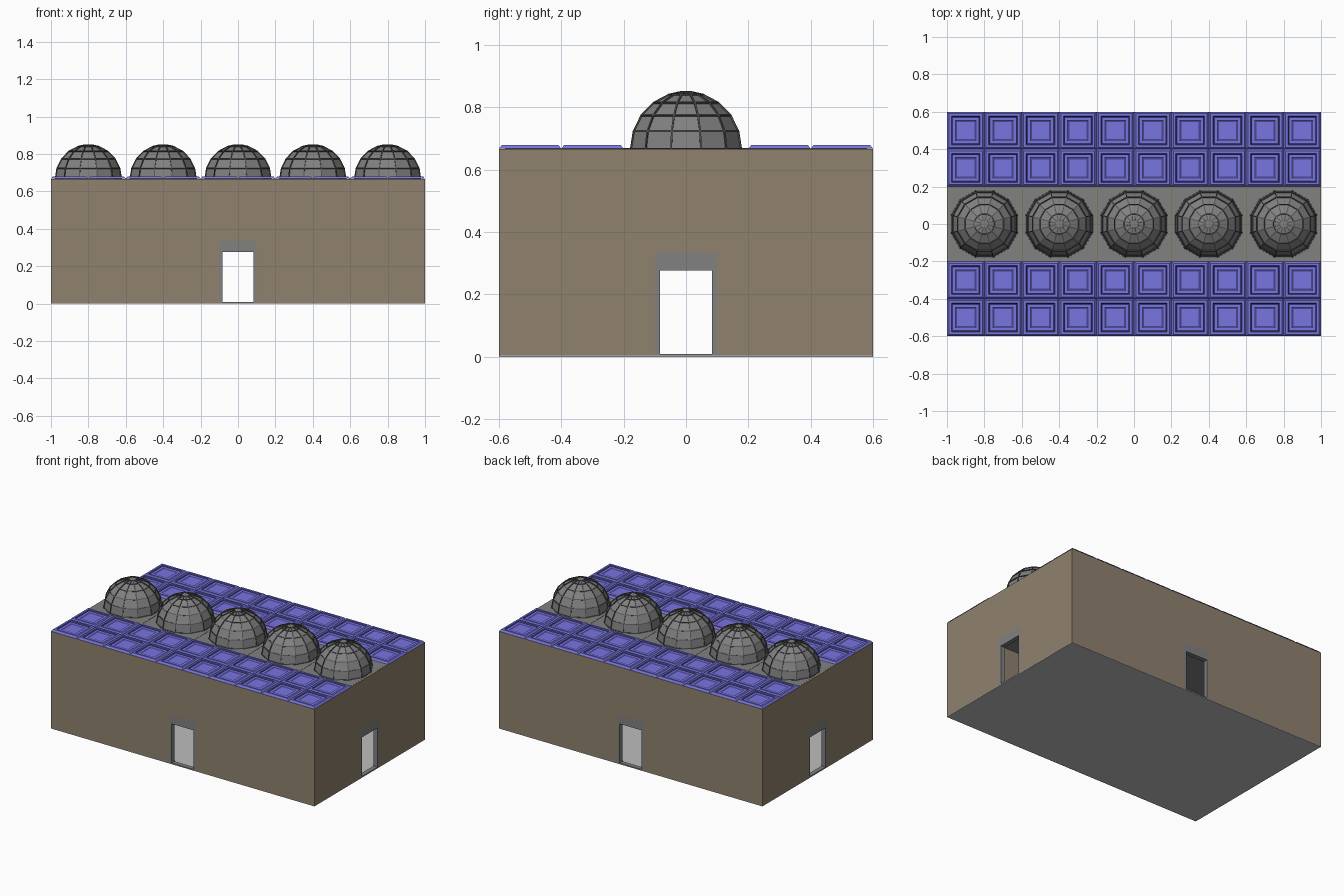
import bpy, bmesh, math

if "Cube" in bpy.data.objects:
    bpy.data.objects.remove(bpy.data.objects["Cube"])


def srgb(r, g, b):
    def lin(c):
        c /= 255
        return c / 12.92 if c <= 0.04045 else ((c + 0.055) / 1.055) ** 2.4
    return (lin(r), lin(g), lin(b), 1)


def material(name, rgb):
    m = bpy.data.materials.new(name)
    m.diffuse_color = srgb(*rgb)
    m.use_nodes = True
    m.node_tree.nodes["Principled BSDF"].inputs["Base Color"].default_value = m.diffuse_color
    return m


BROWN = material("brown wall", (144, 130, 110))
GREY = material("mid grey", (129, 129, 129))
LIGHT = material("light grey floor", (190, 190, 190))
DARK = material("dark grey rib", (88, 88, 88))
BLUE = material("blue tile", (121, 117, 224))
NAVY = material("dark blue tile", (72, 69, 142))


def finish(name, bm, mats):
    bmesh.ops.recalc_face_normals(bm, faces=bm.faces)
    me = bpy.data.meshes.new(name)
    bm.to_mesh(me)
    bm.free()
    for m in mats:
        me.materials.append(m)
    ob = bpy.data.objects.new(name, me)
    bpy.context.collection.objects.link(ob)
    return ob


def add_box(bm, x0, x1, y0, y1, z0, z1):
    vs = bmesh.ops.create_cube(bm, size=1)["verts"]
    for v in vs:
        v.co = (x1 if v.co.x > 0 else x0, y1 if v.co.y > 0 else y0, z1 if v.co.z > 0 else z0)


def boxes(name, mat, *dims):
    bm = bmesh.new()
    for d in dims:
        add_box(bm, *d)
    return finish(name, bm, [mat])


ROOF = 0.667
T = 0.02          # wall thickness
D, DH = 0.1, 0.335  # door half width and height

# Outer walls: hollow ring with a doorway in the middle of every side
walls = boxes("walls", BROWN, (-1, 1, -0.6, 0.6, 0.004, ROOF))
cutters = [
    boxes("room_cutter", BROWN, (-1 + T, 1 - T, -0.6 + T, 0.6 - T, -0.1, 1)),
    boxes("door_cutter_y", BROWN, (-D, D, -1, 1, -0.2, DH)),
    boxes("door_cutter_x", BROWN, (-2, 2, -D, D, -0.2, DH)),
]
bpy.context.view_layer.objects.active = walls
for c in cutters:
    c.hide_render = True
    mod = walls.modifiers.new("cut", "BOOLEAN")
    mod.operation = "DIFFERENCE"
    mod.solver = "EXACT"
    mod.object = c
    bpy.ops.object.modifier_apply(modifier=mod.name)
for c in cutters:
    bpy.data.objects.remove(c)

# Floor and roof slabs
boxes("floor", LIGHT, (-1, 1, -0.6, 0.6, 0, 0.004))
boxes("roof_slab", GREY, (-1 + T / 2, 1 - T / 2, -0.6 + T, 0.6 - T, 0.65, ROOF + 0.0005))

# Thin seams between the roof bays
boxes("roof_seams", BROWN, *[(x - 0.004, x + 0.004, -0.2, 0.2, ROOF - 0.005, ROOF + 0.002)
                             for x in (-0.6, -0.2, 0.2, 0.6)])

# Door frames: jambs, lintel and sill, flush with the walls
for i, side in enumerate(("front", "right", "back", "left")):
    ob = boxes(side + "_door_frame", GREY,
               (-D, -0.083, 0, T + 0.01, 0.004, 0.277),
               (0.083, D, 0, T + 0.01, 0.004, 0.277),
               (-D, D, 0, T + 0.01, 0.277, DH),
               (-0.083, 0.083, 0, T + 0.01, 0.004, 0.009))
    ob.rotation_euler.z = i * math.pi / 2
    ob.location = [(0, -0.6, 0), (1, 0, 0), (0, 0.6, 0), (-1, 0, 0)][i]


# Twelve-sided dome with sunken panels between ribs
def dome_mesh():
    n, r = 12, 0.186
    bm = bmesh.new()
    rings = []
    for lat in (0, 18, 36, 54, 72, 84):
        e = math.radians(lat)
        rings.append([bm.verts.new((r * math.cos(e) * math.cos((k + 0.5) * math.tau / n),
                                    r * math.cos(e) * math.sin((k + 0.5) * math.tau / n),
                                    r * math.sin(e))) for k in range(n)])
    panels = []
    for a, b in zip(rings, rings[1:]):
        for k in range(n):
            j = (k + 1) % n
            panels.append(bm.faces.new((a[k], a[j], b[j], b[k])))
    cap = bm.faces.new(rings[-1])
    bm.normal_update()
    bmesh.ops.inset_individual(bm, faces=panels, thickness=0.004, depth=0)
    bmesh.ops.inset_individual(bm, faces=panels, thickness=0.0005, depth=-0.005)
    for f in bm.faces:
        f.material_index = 1
    for f in panels + [cap]:
        f.material_index = 0
    return finish("dome", bm, [GREY, DARK])


dome = dome_mesh()
for i in range(5):
    ob = dome if i == 0 else dome.copy()
    ob.name = "dome_%d" % (i + 1)
    if i:
        bpy.context.collection.objects.link(ob)
    ob.location = (-0.8 + 0.4 * i, 0, ROOF)

# Stepped roof tiles: (half size, height, colour of the band inside it)
STEPS = [(0.1, 0, 0), (0.09, 0.012, 0), (0.077, 0.012, 1), (0.072, 0.006, 1),
         (0.068, 0.006, 0), (0.057, 0.006, 1), (0.052, 0.003, 1), (0.046, 0.003, 0)]
bm = bmesh.new()
for ix in range(10):
    for cy in (-0.5, -0.3, 0.3, 0.5):
        cx = -0.9 + 0.2 * ix
        prev = None
        for h, z, col in STEPS:
            ring = [bm.verts.new((cx + sx * h, cy + sy * h, ROOF + 0.001 + z))
                    for sx, sy in ((-1, -1), (1, -1), (1, 1), (-1, 1))]
            if prev:
                for k in range(4):
                    j = (k + 1) % 4
                    f = bm.faces.new((prev[k], prev[j], ring[j], ring[k]))
                    f.material_index = band
            prev, band = ring, col
        bm.faces.new(prev).material_index = 0
finish("roof_tiles", bm, [BLUE, NAVY])
